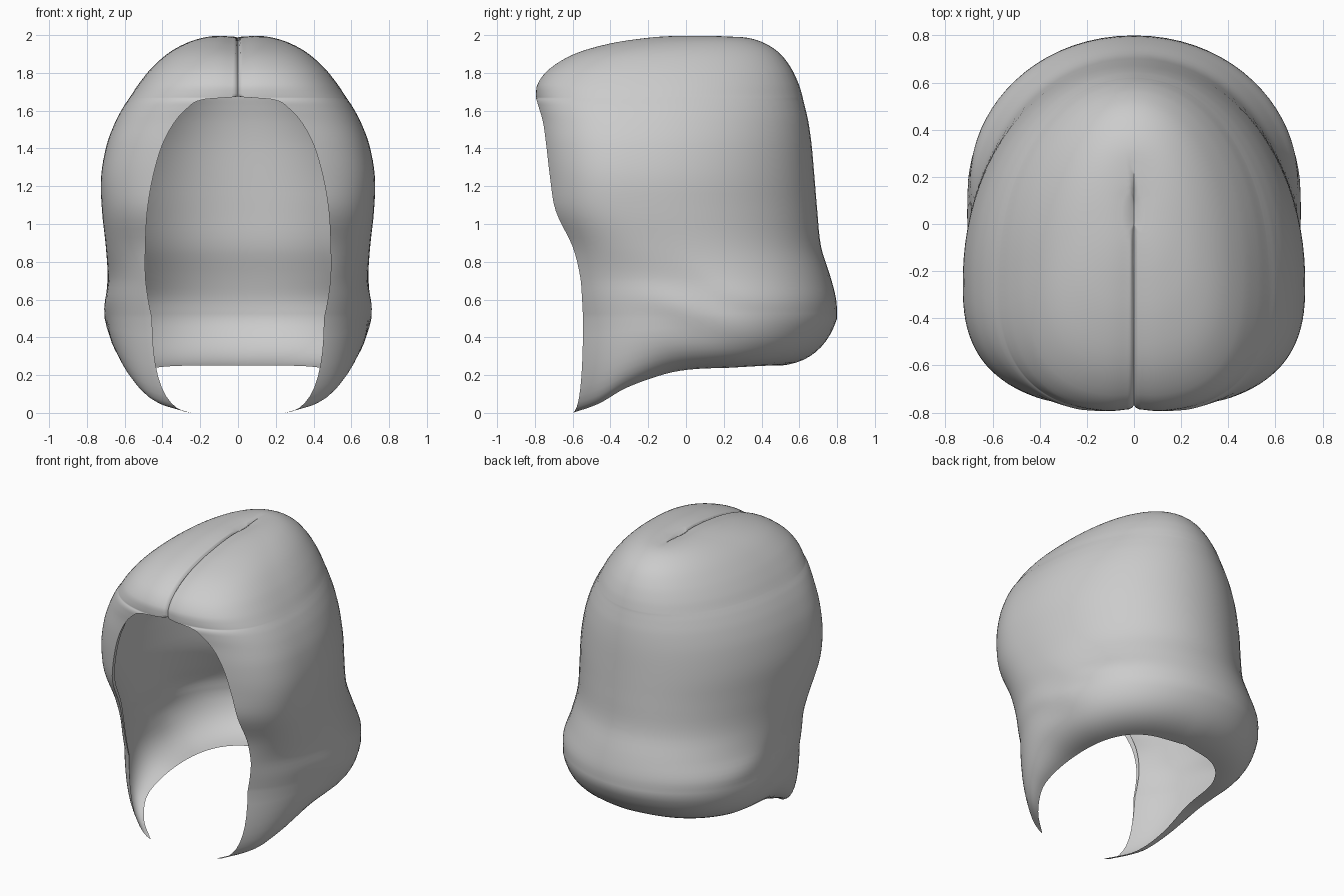
import bpy, bmesh, math
from mathutils import Vector

cube = bpy.data.objects.get("Cube")
if cube:
    bpy.data.objects.remove(cube)

HALF = 48          # columns on each side of the back
STEPS = 4          # rows between two sections
SKIRT = 10         # rows in the turned-under hem

# Sections: height, front, back, half width, widest depth, half opening
SECTIONS = [
    (.50, -.545, .80, .70, .15, .455), (.60, -.55, .795, .705, .13, .475),
    (.72, -.56, .765, .69, .04, .49), (.88, -.60, .715, .70, -.12, .49),
    (1.07, -.69, .695, .72, -.22, .48), (1.25, -.72, .68, .725, -.25, .45),
    (1.42, -.74, .665, .695, -.25, .40), (1.54, -.757, .648, .65, -.24, .335),
    (1.62, -.78, .63, .607, -.23, .26), (1.66, -.792, .62, .58, -.22, .18),
    (1.675, -.797, .617, .57, -.22, 0), (1.74, -.79, .597, .527, -.2, 0),
    (1.82, -.73, .56, .463, -.18, 0), (1.90, -.60, .50, .375, -.13, 0),
    (1.955, -.42, .42, .28, -.05, 0), (1.985, -.24, .33, .19, .02, 0),
    (1.998, -.1, .2, .1, .05, 0), (2.0, 0, .1, 0, .05, 0)]

# Hem from the back to the front tip: position along it, then x, y, z
HEM = [(0, 0, .5, .25), (.27, .28, .43, .25), (.5, .43, .25, .24),
       (.68, .47, -.05, .22), (.8, .48, -.3, .14), (.9, .4, -.46, .05),
       (1, .25, -.6, 0)]


def knots(keys, used):
    """Running distance along the listed keys."""
    out = [0]
    for a, b in zip(keys, keys[1:]):
        out.append(out[-1] + math.dist(a[:used], b[:used]))
    return out


def spline(keys, ks, i, t):
    """Smooth curve between keys i and i + 1."""
    def slope(j):
        lo, hi = max(j - 1, 0), min(j + 1, len(keys) - 1)
        return [(q - p) / (ks[hi] - ks[lo]) for p, q in zip(keys[lo], keys[hi])]
    span = ks[i + 1] - ks[i]
    h = t * t * (3 - 2 * t)
    return [p + (q - p) * h + span * (t * (1 - t) ** 2 * m - t * t * (1 - t) * n)
            for p, q, m, n in zip(keys[i], keys[i + 1], slope(i), slope(i + 1))]


SHAPE_KNOTS = knots(SECTIONS, 4)
ROWS = [spline(SECTIONS, SHAPE_KNOTS, i, s / STEPS)
        for i in range(len(SECTIONS) - 1) for s in range(STEPS)] + [SECTIONS[-1]]
HEM_KNOTS = [key[0] for key in HEM]
HEM_POINTS = [key[1:] for key in HEM]


def section_point(row, u):
    """Point on a rounded U section, u = 0 at the back and 1 at the rim."""
    z, front, back, width, mid, gap = row
    n = 2.7
    depth, end = mid - front, math.pi
    if gap > .001:
        ratio = (gap / width) ** n
        depth /= (1 - ratio) ** (1 / n)
        end = math.pi - math.asin(math.sqrt(ratio))
    c, s = math.cos(end * u), max(math.sin(end * u), 0)
    if c >= 0:
        n, depth = 2.05, back - mid
    y = mid + math.copysign(depth * abs(c) ** (2 / n), c)
    return Vector((max(width, 0) * s ** (2 / n), y, z))


def hem_point(u):
    i = max(j for j in range(len(HEM) - 1) if HEM_KNOTS[j] <= u)
    t = (u - HEM_KNOTS[i]) / (HEM_KNOTS[i + 1] - HEM_KNOTS[i])
    return Vector(spline(HEM_POINTS, HEM_KNOTS, i, t))


def column(k):
    """One strip from the hem to the crown."""
    u = 1 - (1 - abs(k) / HALF) ** 1.8
    side = -1 if k < 0 else 1
    wall = [section_point(row, u) for row in ROWS]
    hem, top = hem_point(u), wall[0]
    corner = top.lerp(hem, .25 * (1 - u))
    corner.z = hem.z + .02
    skirt = []
    for i in range(SKIRT):
        t = i / SKIRT
        skirt.append(hem * (1 - t) ** 2 + corner * 2 * t * (1 - t) + top * t * t)
    points = skirt + wall
    # soft cloth folds low on the sides
    for p in points:
        fold = math.exp(-((p.z - .55) / .16) ** 2 - ((p.y - .1) / .25) ** 2)
        p.x *= 1 + .01 * fold * math.sin(26 * p.z + 9 * p.y)
    return [Vector((p.x * side, p.y, p.z)) for p in points]


# Hood cloth
bm = bmesh.new()
grid = [[bm.verts.new(p) for p in column(k)] for k in range(-HALF, HALF + 1)]
for a, b in zip(grid, grid[1:]):
    for i in range(len(a) - 1):
        bm.faces.new((a[i], b[i], b[i + 1], a[i + 1]))
bmesh.ops.remove_doubles(bm, verts=bm.verts, dist=.0005)
bmesh.ops.recalc_face_normals(bm, faces=bm.faces)
bm.normal_update()

# Sewn centre seam pressed into the front half of the crown
moves = []
for v in bm.verts:
    if v.co.z > 1.65 and v.co.y < .31:
        fade = min(1, (.31 - v.co.y) / .2)
        dip = .016 * math.exp(-(v.co.x / .008) ** 2) + .012 * math.exp(-(v.co.x / .07) ** 2)
        normal = Vector((0, v.normal.y, max(v.normal.z, 0)))
        moves.append((v, normal * dip * fade))
for v, move in moves:
    v.co -= move

# Narrow lip turned back around the face opening, fading out downwards
rim = [e for e in bm.edges if e.is_boundary
       and all(v.co.y < -.5 and v.co.z > .3 for v in e.verts)]
lip = bmesh.ops.extrude_edge_only(bm, edges=rim)["geom"]
for v in lip:
    if isinstance(v, bmesh.types.BMVert):
        fade = min(1, max(.05, (v.co.z - .3) / .8))
        v.co += Vector((.02 * v.co.x, .04, .012 if v.co.z > 1.5 else 0)) * fade
bmesh.ops.recalc_face_normals(bm, faces=bm.faces)

mesh = bpy.data.meshes.new("hood")
bm.to_mesh(mesh)
bm.free()
hood = bpy.data.objects.new("hood", mesh)
bpy.context.collection.objects.link(hood)

# Plain grey cloth
cloth = bpy.data.materials.new("grey cloth")
cloth.use_nodes = True
colour = (.6, .6, .6, 1)
cloth.diffuse_color = colour
cloth.node_tree.nodes["Principled BSDF"].inputs["Base Color"].default_value = colour
mesh.materials.append(cloth)

bpy.ops.object.select_all(action="DESELECT")
hood.select_set(True)
bpy.context.view_layer.objects.active = hood
bpy.ops.object.shade_smooth_by_angle(angle=math.radians(50))
